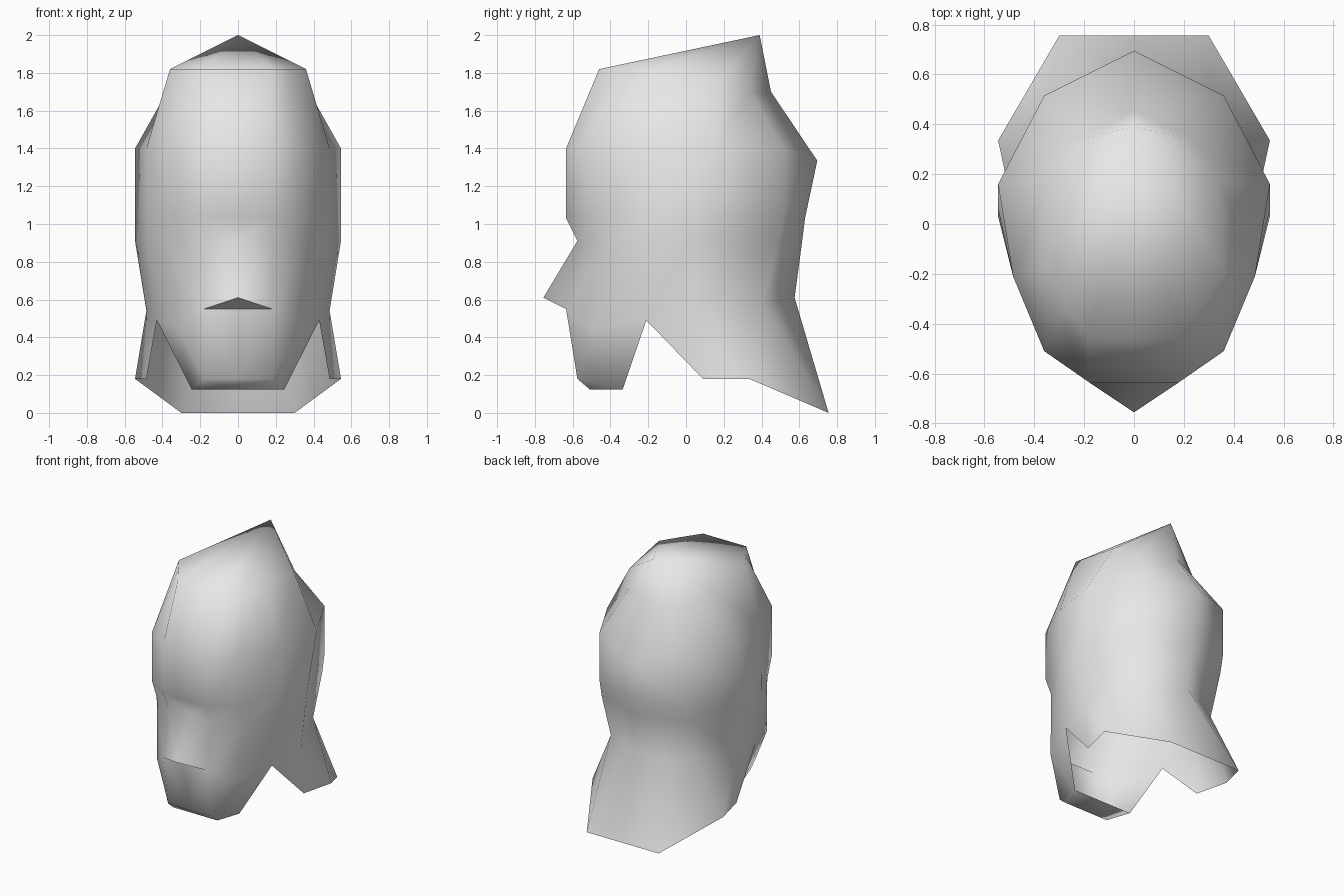
import bpy
import bmesh

if "Cube" in bpy.data.objects:
    bpy.data.objects.remove(bpy.data.objects["Cube"], do_unlink=True)


def make_material(name, color):
    """Plain single-colour material for viewport and render."""
    material = bpy.data.materials.new(name)
    material.use_nodes = True
    material.diffuse_color = color
    shader = next(n for n in material.node_tree.nodes if n.type == "BSDF_PRINCIPLED")
    shader.inputs["Base Color"].default_value = color
    return material


mesh_builder = bmesh.new()


def point(x, y, z):
    return mesh_builder.verts.new((x, y, z))


def face(*corners):
    return mesh_builder.faces.new(corners)


def ring(outline, heights):
    """Half ring from the front centre, round the left side, to the back centre."""
    front_centre = point(0, outline[0][1], heights[0])
    return [front_centre] + [point(x, y, z) for (x, y), z in zip(outline, heights)]


def bridge(lower, upper, start=0):
    """Join two half rings with quads."""
    for i in range(start, len(lower) - 1):
        face(lower[i], lower[i + 1], upper[i + 1], upper[i])


# Half rings of the shell, from the crown down to the cheeks
crown = ring(
    [(.18, -.46), (.27, -.33), (.36, -.19), (.34, .185), (.24, .335), (0, .45)],
    [1.82, 1.82, 1.82, 1.765, 1.7, 1.7])
temple = ring(
    [(.18, -.635), (.36, -.51), (.485, -.21), (.545, .16), (.36, .515), (0, .695)],
    [1.4, 1.4, 1.4, 1.4, 1.4, 1.335])
brow = ring(
    [(.18, -.635), (.36, -.51), (.485, -.21), (.545, .06), (.36, .515), (0, .63)],
    [1.03] * 6)
eye = ring(
    [(.18, -.575), (.37, -.44), (.485, -.21), (.545, .03), (.36, .49), (0, .615)],
    [.91, .88, .91, .91, .91, .91])
cheek = ring(
    [(.18, -.635), (.325, -.5), (.43, -.21), (.485, .06), (.34, .41), (0, .575)],
    [.55, .45, .49, .54, .59, .61])

bridge(temple, crown)
bridge(brow, temple)
bridge(eye, brow)
bridge(cheek, eye, start=1)

# Pointed crown: a fan up to the peak
peak = point(0, .39, 2)
for first, second in zip(crown, crown[1:]):
    face(first, second, peak)

# Nose wedge with a crisp lower edge
nose_tip = point(0, -.755, .61)
nose_base, nose_side = cheek[:2]
face(eye[0], nose_tip, eye[1])
face(nose_tip, nose_side, eye[1])
nose_underside = face(nose_base, nose_side, nose_tip)
for edge in nose_underside.edges:
    edge.smooth = nose_tip in edge.verts and nose_base in edge.verts

# Chin with a bevelled lower edge and a closed underside
chin_centre, chin_side = point(0, -.575, .18), point(.18, -.575, .18)
bevel_centre, bevel_side = point(0, -.51, .125), point(.185, -.51, .125)
jaw_centre, jaw_side = point(0, -.335, .125), point(.245, -.335, .125)
jaw_top, notch = cheek[2], cheek[3]
face(chin_centre, chin_side, nose_side, nose_base)
face(bevel_centre, bevel_side, chin_side, chin_centre)
face(jaw_centre, jaw_side, bevel_side, bevel_centre)
face(chin_side, bevel_side, jaw_side)
face(chin_side, jaw_side, jaw_top)
face(chin_side, jaw_top, nose_side)
face(jaw_top, jaw_side, notch)

# Flared neck guard, open underneath
ear, nape_side, nape_centre = cheek[4:]
guard_front = point(.485, .09, .18)
guard_side = point(.545, .335, .18)
guard_back = point(.3, .755, 0)
guard_centre = point(0, .755, 0)
face(notch, guard_front, ear)
face(ear, guard_front, guard_side)
face(ear, guard_side, nape_side)
face(nape_side, guard_side, guard_back)
face(nape_side, guard_back, nape_centre)
face(nape_centre, guard_back, guard_centre)

# Finished object: mirrored and smooth
for polygon in mesh_builder.faces:
    polygon.smooth = True
mesh = bpy.data.meshes.new("helmet_shell")
mesh_builder.to_mesh(mesh)
mesh_builder.free()
mesh.materials.append(make_material("light_grey", (.8, .8, .8, 1)))
helmet = bpy.data.objects.new("helmet_shell", mesh)
bpy.context.collection.objects.link(helmet)
mirror = helmet.modifiers.new("left_right_mirror", "MIRROR")
mirror.use_axis[0] = True
mirror.use_clip = True
mirror.merge_threshold = .001
